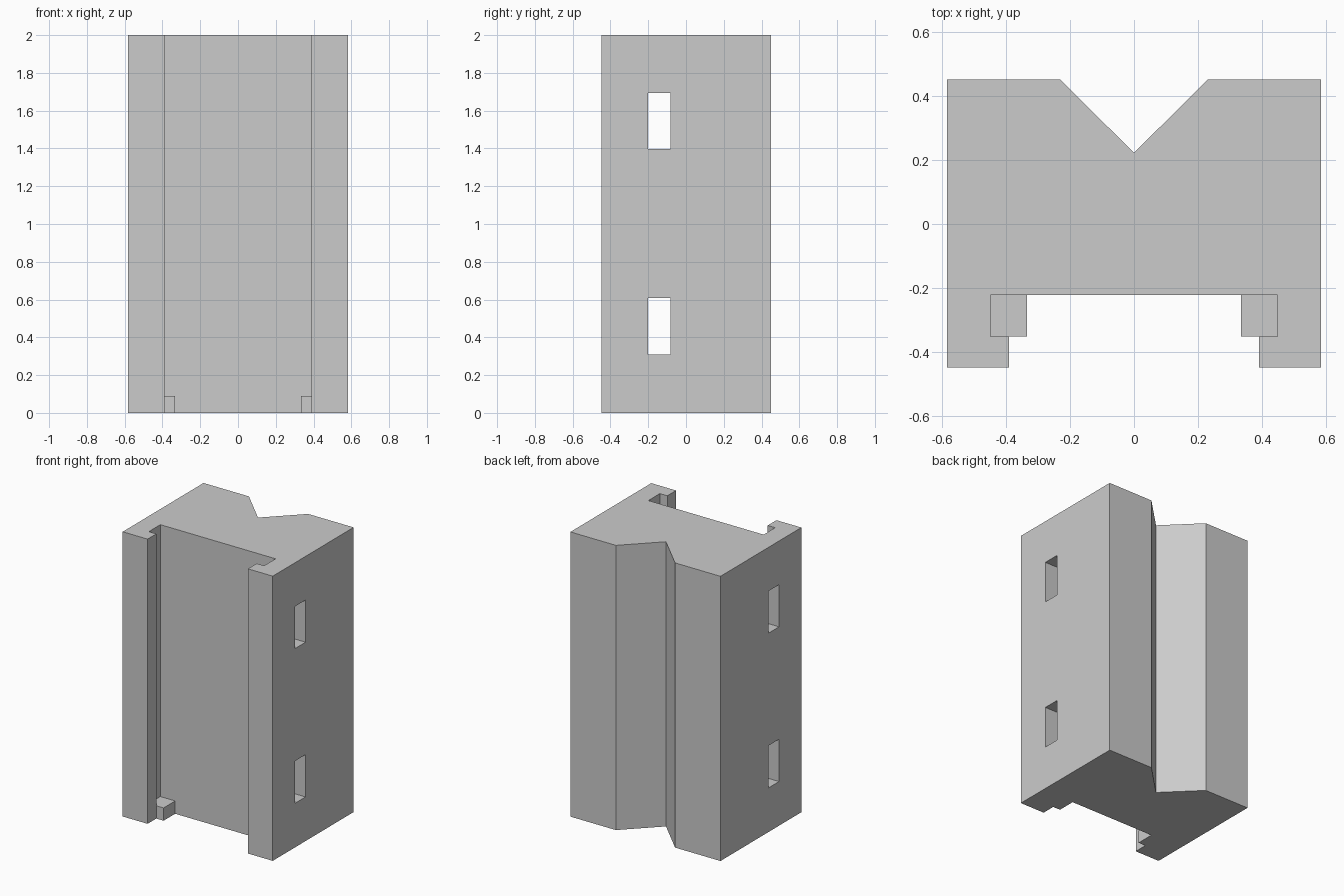
import bpy
import bmesh
from mathutils import Vector

cube = bpy.data.objects.get("Cube")
if cube:
    bpy.data.objects.remove(cube, do_unlink=True)

# Single matte grey
grey = bpy.data.materials.new("plain_grey")
grey.use_nodes = True
colour = (0.6, 0.6, 0.6, 1)
grey.diffuse_color = colour
grey.node_tree.nodes["Principled BSDF"].inputs["Base Color"].default_value = colour


def add_object(name, bm):
    bmesh.ops.recalc_face_normals(bm, faces=bm.faces)
    mesh = bpy.data.meshes.new(name)
    bm.to_mesh(mesh)
    bm.free()
    mesh.materials.append(grey)
    obj = bpy.data.objects.new(name, mesh)
    bpy.context.collection.objects.link(obj)
    return obj


def prism(name, outline, height):
    bm = bmesh.new()
    base = bm.faces.new([bm.verts.new((x, y, 0)) for x, y in outline])
    top = bmesh.ops.extrude_face_region(bm, geom=[base])["geom"]
    verts = [v for v in top if isinstance(v, bmesh.types.BMVert)]
    bmesh.ops.translate(bm, verts=verts, vec=(0, 0, height))
    return add_object(name, bm)


def box(name, low, high):
    low, high = Vector(low), Vector(high)
    bm = bmesh.new()
    bmesh.ops.create_cube(bm, size=1)
    bmesh.ops.scale(bm, verts=bm.verts, vec=high - low)
    bmesh.ops.translate(bm, verts=bm.verts, vec=(low + high) / 2)
    return add_object(name, bm)


def combine(target, other, operation):
    mod = target.modifiers.new(other.name, "BOOLEAN")
    mod.operation = operation
    mod.solver = "EXACT"
    mod.object = other
    other.hide_render = True
    bpy.context.view_layer.objects.active = target
    bpy.ops.object.modifier_apply(modifier=mod.name)
    bpy.data.objects.remove(other, do_unlink=True)


# Body: V groove at the back, lipped channel at the front
half = [(0.23, 0.45), (0.583, 0.45), (0.583, -0.447), (0.39, -0.447),
        (0.39, -0.35), (0.448, -0.35), (0.448, -0.222)]
outline = [(0, 0.222)] + half + [(-x, y) for x, y in reversed(half)]
body = prism("body", outline, 2)

# Strap slots right through the sides
for bottom, top in ((0.31, 0.607), (1.397, 1.693)):
    slot = box("strap_slot", (-0.7, -0.2, bottom), (0.7, -0.083, top))
    combine(body, slot, "DIFFERENCE")

# Stops at the foot of the channel
for x0, x1 in ((0.333, 0.47), (-0.47, -0.333)):
    stop = box("channel_stop", (x0, -0.35, 0), (x1, -0.212, 0.09))
    combine(body, stop, "UNION")
